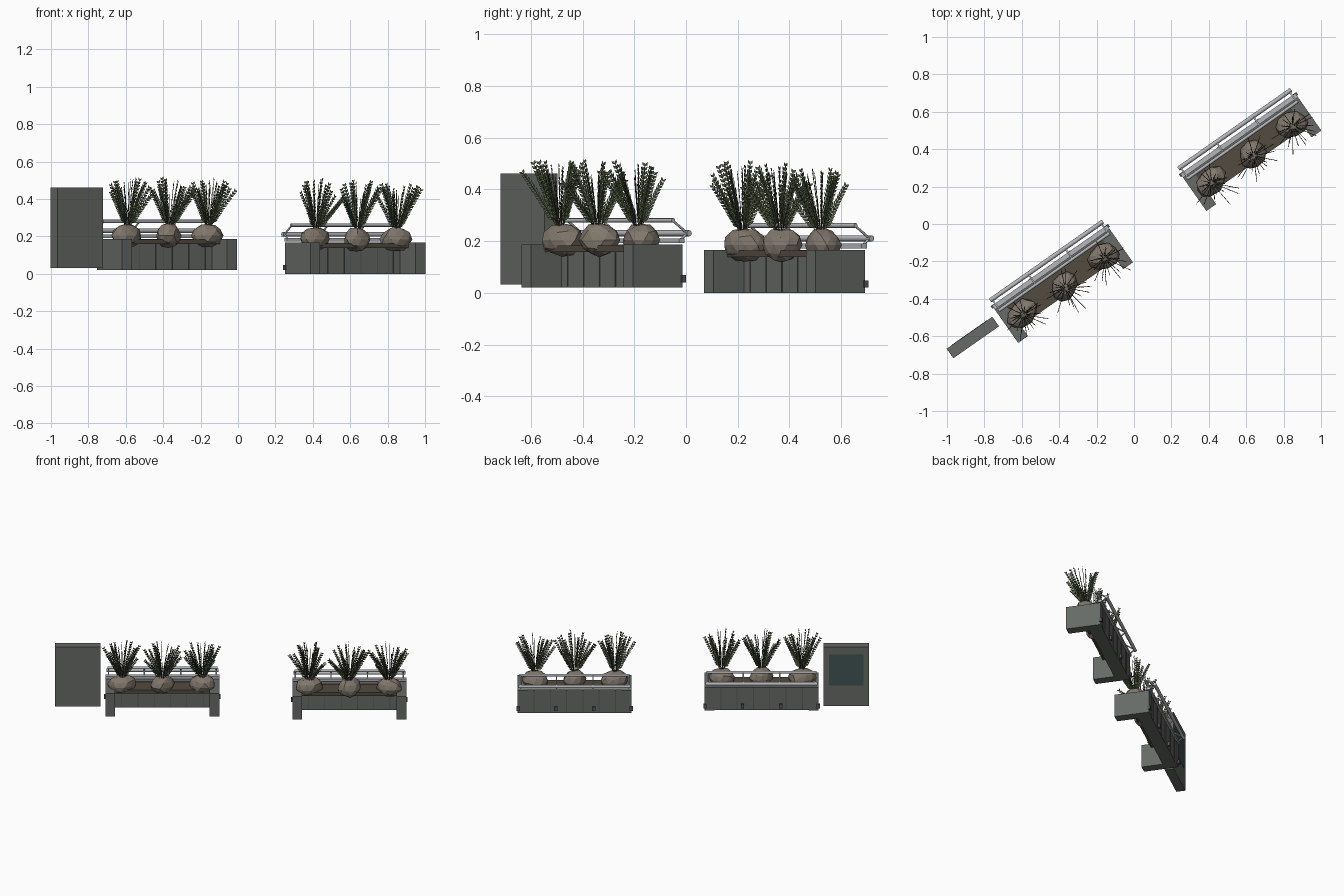
import bpy, bmesh, math, random
from mathutils import Matrix, Vector

if "Cube" in bpy.data.objects:
    bpy.data.objects.remove(bpy.data.objects["Cube"])

random.seed(4)
ROT = Matrix.Rotation(math.radians(35), 4, 'Z')   # everything is laid out along a 35 degree line


def material(name, rgb):
    m = bpy.data.materials.new(name)
    m.diffuse_color = (*rgb, 1)
    m.use_nodes = True
    m.node_tree.nodes["Principled BSDF"].inputs["Base Color"].default_value = m.diffuse_color
    return m


BODY = material("dark_grey_panel", (0.135, 0.145, 0.135))
SEAM = material("seam_grey", (0.09, 0.1, 0.095))
METAL = material("light_metal", (0.46, 0.47, 0.49))
SOIL = material("brown_bed", (0.085, 0.07, 0.05))
STONE = material("stone", (0.22, 0.185, 0.15))
LEAF = material("leaf", (0.075, 0.105, 0.05))
STEM = material("stem", (0.07, 0.06, 0.04))
GLASS = material("screen_glass", (0.05, 0.09, 0.085))


def finish(name, bm, mats, origin=(0, 0, 0)):
    me = bpy.data.meshes.new(name)
    bm.to_mesh(me)
    bm.free()
    for m in mats:
        me.materials.append(m)
    ob = bpy.data.objects.new(name, me)
    bpy.context.collection.objects.link(ob)
    ob.matrix_world = ROT @ Matrix.Translation(origin)
    return ob


def add_box(bm, u, v, z):
    size = (u[1] - u[0], v[1] - v[0], z[1] - z[0])
    mid = ((u[0] + u[1]) / 2, (v[0] + v[1]) / 2, (z[0] + z[1]) / 2)
    bmesh.ops.create_cube(bm, size=1, matrix=Matrix.Translation(mid) @ Matrix.Diagonal((*size, 1)))


def boxes(name, items, mat, origin):
    bm = bmesh.new()
    for it in items:
        add_box(bm, *it)
    return finish(name, bm, [mat], origin)


def add_tube(bm, a, b, r, sides=8):
    a, b = Vector(a), Vector(b)
    d = b - a
    m = Matrix.Translation((a + b) / 2) @ d.to_track_quat('Z', 'Y').to_matrix().to_4x4()
    bmesh.ops.create_cone(bm, cap_ends=True, segments=sides, radius1=r, radius2=r, depth=d.length, matrix=m)


def stone(name, at, turn, length):
    bm = bmesh.new()
    bmesh.ops.create_icosphere(bm, subdivisions=2, radius=1)
    for v in bm.verts:
        v.co *= random.uniform(0.92, 1.08)
    shape = Matrix.Rotation(turn, 4, 'Z') @ Matrix.Diagonal((length, 0.067, 0.066, 1))
    bmesh.ops.transform(bm, verts=bm.verts, matrix=shape)
    finish(name, bm, [STONE], at)


def plant(name, at):
    # upright fronds, each a thin stem with leaflets lying in the frond's own upright plane
    bm = bmesh.new()
    count = 20
    for i in range(count):
        ang = math.tau * i / count + random.uniform(-0.15, 0.15)
        out = Vector((math.cos(ang), math.sin(ang), 0))
        side = Vector((-out.y, out.x, 0))
        spread = random.uniform(0.035, 0.125)
        height = random.uniform(0.25, 0.305) - spread * 0.65
        lean = Vector((0, -0.025, 0))

        def path(t):
            return out * (0.008 + spread * t ** 1.15) + lean * t + Vector((0, 0, height * t))
        pts = [path(k / 3) for k in range(4)]
        for a, b in zip(pts, pts[1:]):
            add_tube(bm, a, b, 0.0018, 3)
        for k in range(13):
            t = 0.18 + 0.82 * k / 12
            p = path(t)
            along = (path(t + 0.02) - path(t)).normalized()
            across = along.cross(side).normalized()
            length = 0.033 * (1 - 0.4 * t)
            for s in (-1, 1):
                d = (along * 0.85 + across * s * 0.5 + side * random.uniform(-0.1, 0.1)).normalized()
                w = d.cross(side).normalized() * 0.005
                q = [p, p + d * length * 0.5 + w, p + d * length, p + d * length * 0.5 - w]
                f = bm.faces.new([bm.verts.new(c) for c in q])
                f.material_index = 1
    finish(name, bm, [STEM, LEAF], at)


def planter(tag, u, z):
    o = (u, 0, z)
    L, H = 0.375, 0.166
    # end blocks and central back body
    boxes(tag + "_end_blocks", [((s * L - (0.064 if s > 0 else 0), s * L + (0.064 if s < 0 else 0)),
                                 (-0.165, 0.07), (0, H)) for s in (-1, 1)], BODY, o)
    boxes(tag + "_back_body", [((-L + 0.064, L - 0.064), (-0.022, 0.066), (0, 0.145)),
                               ((-L + 0.064, L - 0.064), (0.026, 0.066), (0.145, H))], BODY, o)
    # bed shelf overhanging the front
    boxes(tag + "_bed", [((-L + 0.064, L - 0.064), (-0.1, 0.026), (0.138, 0.163))], SOIL, o)
    # panel seams, front and back
    seams = []
    for i in range(1, 7):
        x = -L + 2 * L * i / 7
        seams.append(((x - 0.003, x + 0.003), (0.065, 0.07), (0.004, H)))
        if abs(x) < L - 0.07:
            seams.append(((x - 0.002, x + 0.002), (-0.025, -0.021), (0.004, 0.138)))
    boxes(tag + "_panel_seams", seams, SEAM, o)
    # small foot clamps along the back
    boxes(tag + "_foot_clamps", [((x - 0.011, x + 0.011), (0.062, 0.08), (0.02, 0.048))
                                 for x in (-0.372, -0.125, 0.125, 0.372)], SEAM, o)
    # back ledge bar
    boxes(tag + "_ledge_bar", [((-L, L), (0.052, 0.078), (0.172, 0.19))], METAL, o)
    # two rails joined by sloping brackets
    bm = bmesh.new()
    add_tube(bm, (-0.362, 0.035, 0.26), (0.362, 0.035, 0.26), 0.009)
    add_tube(bm, (-0.368, 0.106, 0.21), (0.368, 0.106, 0.21), 0.012)
    for x in (-0.355, -0.12, 0.12, 0.355):
        add_tube(bm, (x, 0.035, 0.26), (x, 0.106, 0.21), 0.005, 6)
        add_tube(bm, (x, 0.106, 0.21), (x, 0.066, 0.18), 0.005, 6)
    ob = finish(tag + "_rails", bm, [METAL], o)
    for p in ob.data.polygons:
        p.use_smooth = len(p.vertices) == 4
    # stones and plants
    for i, (x, y, turn, size) in enumerate([(-0.265, -0.05, 0.2, 0.092), (0, -0.06, 0.5, 0.08),
                                            (0.262, -0.05, -0.2, 0.088)]):
        stone(f"{tag}_stone_{i}", (u + x, y, z + 0.184), turn, size)
        plant(f"{tag}_plant_{i}", (u + x, y - 0.008, z + 0.22))


planter("right_planter", 0.732, 0.0)
planter("left_planter", -0.497, 0.02)

# standing information panel with a screen set in its back
boxes("sign_panel", [((-1.203, -0.905), (-0.034, 0.028), (0.032, 0.462))], BODY, (0, 0, 0))
boxes("sign_screen", [((-1.167, -0.942), (0.02, 0.0295), (0.18, 0.405))], GLASS, (0, 0, 0))
